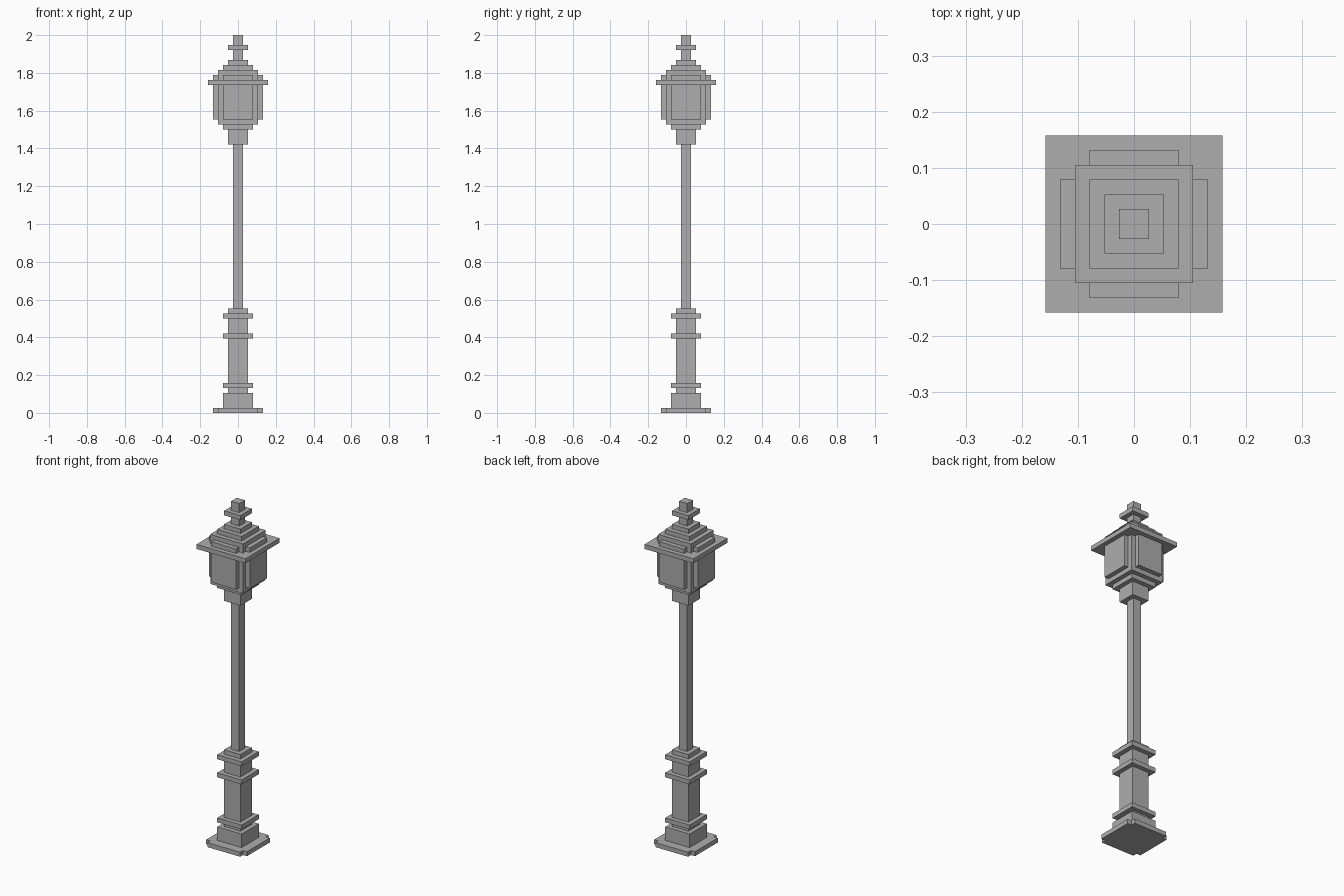
import bpy, bmesh

old = bpy.data.objects.get("Cube")
if old:
    bpy.data.objects.remove(old, do_unlink=True)

U = 2 / 76  # one grid step: the lamp is 76 steps tall

metal = bpy.data.materials.new("grey_metal")
metal.use_nodes = True
GREY = (0.42, 0.42, 0.42, 1)
metal.diffuse_color = GREY
metal.node_tree.nodes["Principled BSDF"].inputs["Base Color"].default_value = GREY


def square(half):
    return [(half, half)]


def loft(name, rings):
    """Bridge (corner outline, height) rings; each corner is turned four times."""
    bm = bmesh.new()
    loops = []
    for corner, z in rings:
        outline = []
        pts = corner
        for _ in range(4):
            outline += pts
            pts = [(-y, x) for x, y in pts]
        loops.append([bm.verts.new((x * U, y * U, z * U)) for x, y in outline])
    for low, high in zip(loops, loops[1:]):
        n = len(low)
        for i in range(n):
            j = (i + 1) % n
            bm.faces.new((low[i], low[j], high[j], high[i]))
    bm.faces.new(loops[0][::-1])
    bm.faces.new(loops[-1])
    bmesh.ops.recalc_face_normals(bm, faces=bm.faces[:])
    mesh = bpy.data.meshes.new(name)
    bm.to_mesh(mesh)
    bm.free()
    mesh.materials.append(metal)
    obj = bpy.data.objects.new(name, mesh)
    bpy.context.collection.objects.link(obj)


def prism(name, corner, bottom, top):
    loft(name, [(corner, bottom), (corner, top)])


def stepped(name, bottom, steps):
    """Square stack of (half width, top height) steps."""
    rings = []
    for half, top in steps:
        rings += [(square(half), bottom), (square(half), top)]
        bottom = top
    loft(name, rings)


# Foot and moulded pedestal
prism("base_plate", [(5, 4), (4, 4), (4, 5)], 0, 1)
stepped("pedestal", 1, [(3, 4), (2, 5), (3, 6), (2, 15), (3, 16),
                        (2, 19), (3, 20), (2, 21)])

# Slim post
prism("post", square(1), 21, 54)

# Lantern: flared cup, body with raised panels, wide brim
stepped("lantern_cup", 54, [(2, 57), (3, 58), (4, 59)])
panelled = [(5, 3), (4, 3), (4, 4), (3, 4), (3, 5)]
prism("lantern_body", panelled, 59, 66)
prism("brim", square(6), 66, 67)

# Stepped roof and finial
prism("roof_skirt", panelled, 67, 68)
stepped("roof", 68, [(4, 69), (3, 70), (2, 71)])
stepped("finial", 71, [(1, 73), (2, 74), (1, 76)])
